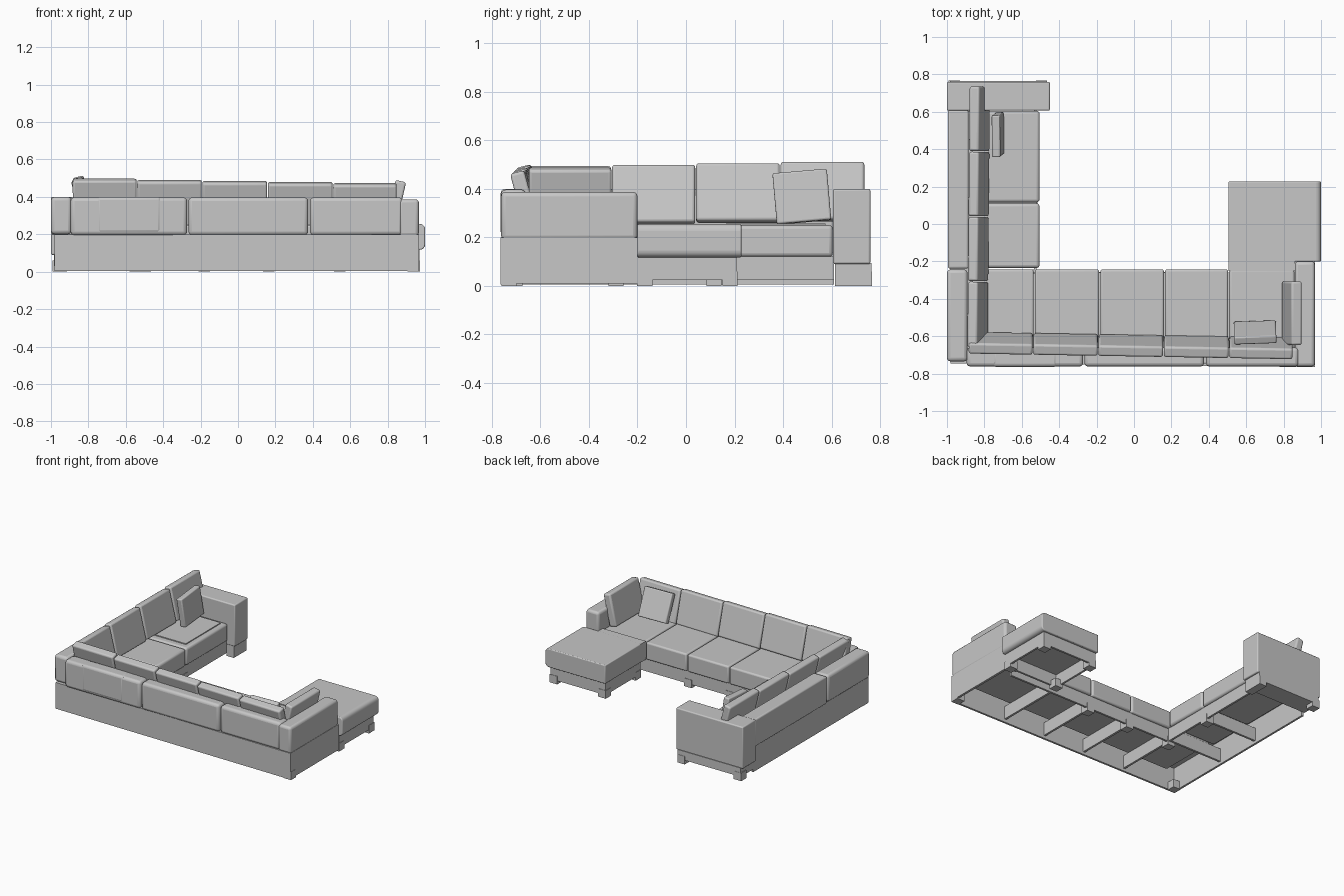
import bpy
import bmesh
from math import radians
from mathutils import Matrix, Vector

if "Cube" in bpy.data.objects:
    bpy.data.objects.remove(bpy.data.objects["Cube"])

fabric = bpy.data.materials.new("grey fabric")
fabric.use_nodes = True
GREY = (0.57, 0.57, 0.57, 1)
fabric.diffuse_color = GREY
fabric.node_tree.nodes["Principled BSDF"].inputs["Base Color"].default_value = GREY


def box(name, x, y, z, round_by=0.0, turn=(0, 0, 0)):
    """Box between (min, max) pairs, turned about its centre, with rounded edges."""
    size = Vector((x[1] - x[0], y[1] - y[0], z[1] - z[0]))
    centre = Vector((sum(x) / 2, sum(y) / 2, sum(z) / 2))
    bpy.ops.mesh.primitive_cube_add(size=1, location=centre)
    ob = bpy.context.object
    ob.name = name
    ob.data.transform(Matrix.Diagonal(size).to_4x4())
    ob.rotation_euler = [radians(a) for a in turn]
    ob.data.materials.append(fabric)
    if round_by:
        bev = ob.modifiers.new("rounding", 'BEVEL')
        bev.width = round_by
        bev.segments = 3
        bpy.ops.object.shade_smooth_by_angle(angle=radians(35))
    return ob


def round_outer_edges(ob, width):
    """Roll the two edges that run along y on the +x side."""
    bm = bmesh.new()
    bm.from_mesh(ob.data)
    edges = [e for e in bm.edges
             if all(v.co.x > 0 for v in e.verts)
             and abs(e.verts[0].co.y - e.verts[1].co.y) > width]
    bmesh.ops.bevel(bm, geom=edges, offset=width, segments=5, profile=0.5,
                    affect='EDGES')
    bm.to_mesh(ob.data)
    bm.free()


def spans(edges, gap=0.006):
    """Neighbouring pairs from a list of edges, with a seam between them."""
    return [(a + gap / 2, b - gap / 2) for a, b in zip(edges, edges[1:])]


SEAT_Z = (0.12, 0.25)
BOLSTER_Z = (0.195, 0.397)
RAIL_Z = (0.025, 0.122)
FOOT_Z = (0, 0.06)

# Outer skirts, open underneath
box("rear_skirt", (-0.98, 0.967), (-0.755, -0.74), (0.005, 0.2), 0, (0, 0, -0.6))
box("right_skirt", (-0.98, -0.965), (-0.735, 0.61), (0.005, 0.2))
box("left_arm_skirt", (0.95, 0.967), (-0.757, -0.2), (0.01, 0.2))
box("left_arm_end_skirt", (0.86, 0.967), (-0.215, -0.2), (0.03, 0.2))

# Shelves carrying the bolsters
box("rear_shelf", (-0.97, 0.96), (-0.74, -0.66), (0.185, 0.2))
box("right_shelf", (-0.97, -0.86), (-0.73, 0.61), (0.185, 0.2))
box("left_shelf", (0.85, 0.96), (-0.74, -0.2), (0.185, 0.2))

# Inner rails and cross dividers
box("main_rail", (-0.53, 0.86), (-0.275, -0.26), RAIL_Z)
box("wing_rail", (-0.535, -0.52), (-0.26, 0.61), RAIL_Z)
for i, x in enumerate((-0.53, -0.18, 0.165, 0.51)):
    box(f"main_divider_{i}", (x - 0.008, x + 0.008), (-0.74, -0.265), RAIL_Z)
for i, y in enumerate((-0.25, 0.115)):
    box(f"wing_divider_{i}", (-0.97, -0.525), (y - 0.008, y + 0.008), RAIL_Z)

# Chaise base
for name, x in (("inner", (0.515, 0.53)), ("outer", (0.955, 0.97))):
    box(f"chaise_{name}_rail", x, (-0.2, 0.21), RAIL_Z)
for name, y in (("near", (-0.2, -0.185)), ("far", (0.195, 0.21))):
    box(f"chaise_{name}_rail", (0.515, 0.97), y, RAIL_Z)

# Feet
feet = [(0.938, -0.73), (-0.945, -0.705), (0.942, -0.17), (0.942, 0.182), (0.543, -0.17),
        (0.543, 0.182), (0.165, -0.288), (-0.18, -0.288), (-0.545, -0.288),
        (-0.548, 0.115), (-0.96, 0.735)]
for i, (x, y) in enumerate(feet):
    box(f"foot_{i}", (x - 0.031, x + 0.031), (y - 0.031, y + 0.031), FOOT_Z)
box("end_arm_foot", (-0.525, -0.465), (0.615, 0.766), (0, 0.06))

# Arm closing the far end of the wing, on a recessed plinth
box("end_arm", (-1, -0.45), (0.606, 0.76), (0.09, 0.4), 0.008)
box("end_arm_plinth", (-0.985, -0.465), (0.615, 0.764), (0.03, 0.095))

# Seat cushions
for i, x in enumerate(spans([-0.87, -0.533, -0.183, 0.163, 0.506, 0.86])):
    box(f"main_seat_{i}", x, (-0.69, -0.243), SEAT_Z, 0.012)
for i, y in enumerate(spans([-0.238, 0.113, 0.608])):
    box(f"wing_seat_{i}", (-0.9, -0.505), y, SEAT_Z, 0.016)
box("wing_seat_panel", (-0.87, -0.545), (0.165, 0.575), (0.248, 0.257))
chaise = box("chaise_seat", (0.505, 1), (-0.2, 0.228), (0.117, 0.255), 0.006)
round_outer_edges(chaise, 0.028)
box("chaise_joint", (0.505, 0.86), (-0.25, -0.19), (0.118, 0.2545))

# Bolsters along the rear and both sides
for i, x in enumerate(((-0.895, -0.272), (-0.265, 0.375), (0.385, 0.88))):
    box(f"rear_bolster_{i}", x, (-0.762, -0.66), BOLSTER_Z, 0.02)
box("rear_bolster_flap", (-0.755, -0.41), (-0.764, -0.67), (0.205, 0.4), 0.018)
box("right_corner_bolster", (-1, -0.89), (-0.735, -0.243), (0.2, 0.4), 0.02)
box("right_bolster", (-0.995, -0.885), (-0.238, 0.608), BOLSTER_Z, 0.01)
box("left_arm_bolster", (0.86, 0.967), (-0.762, -0.2), (0.19, 0.387), 0.018)

# Back cushions, leaning outward
for i, x in enumerate(spans([-0.885, -0.54, -0.192, 0.158, 0.508, 0.85], 0.004)):
    top = 0.497 - 0.006 * i
    y = -0.638 - 0.006 * i
    box(f"main_back_{i}", x, (y - 0.03, y + 0.03), (top - 0.245, top), 0.012, (15, 0, -1))
for i, y in enumerate(spans([-0.66, -0.307, 0.04, 0.388, 0.737], 0.004)):
    top = 0.493 + 0.006 * i
    x = -0.835 + 0.003 * i
    box(f"wing_back_{i}", (x - 0.028, x + 0.028), y, (top - 0.245, top), 0.012,
        (0, -14, -0.5))
box("left_arm_back", (0.815, 0.873), (-0.648, -0.307), (0.25, 0.487), 0.012, (0, 13, 0))

# Loose pillows
box("wing_pillow", (-0.75, -0.705), (0.365, 0.59), (0.262, 0.473), 0.008, (5, -6, 0))
box("main_pillow", (0.535, 0.76), (-0.602, -0.557), (0.255, 0.465), 0.008, (24, 0, 2))
